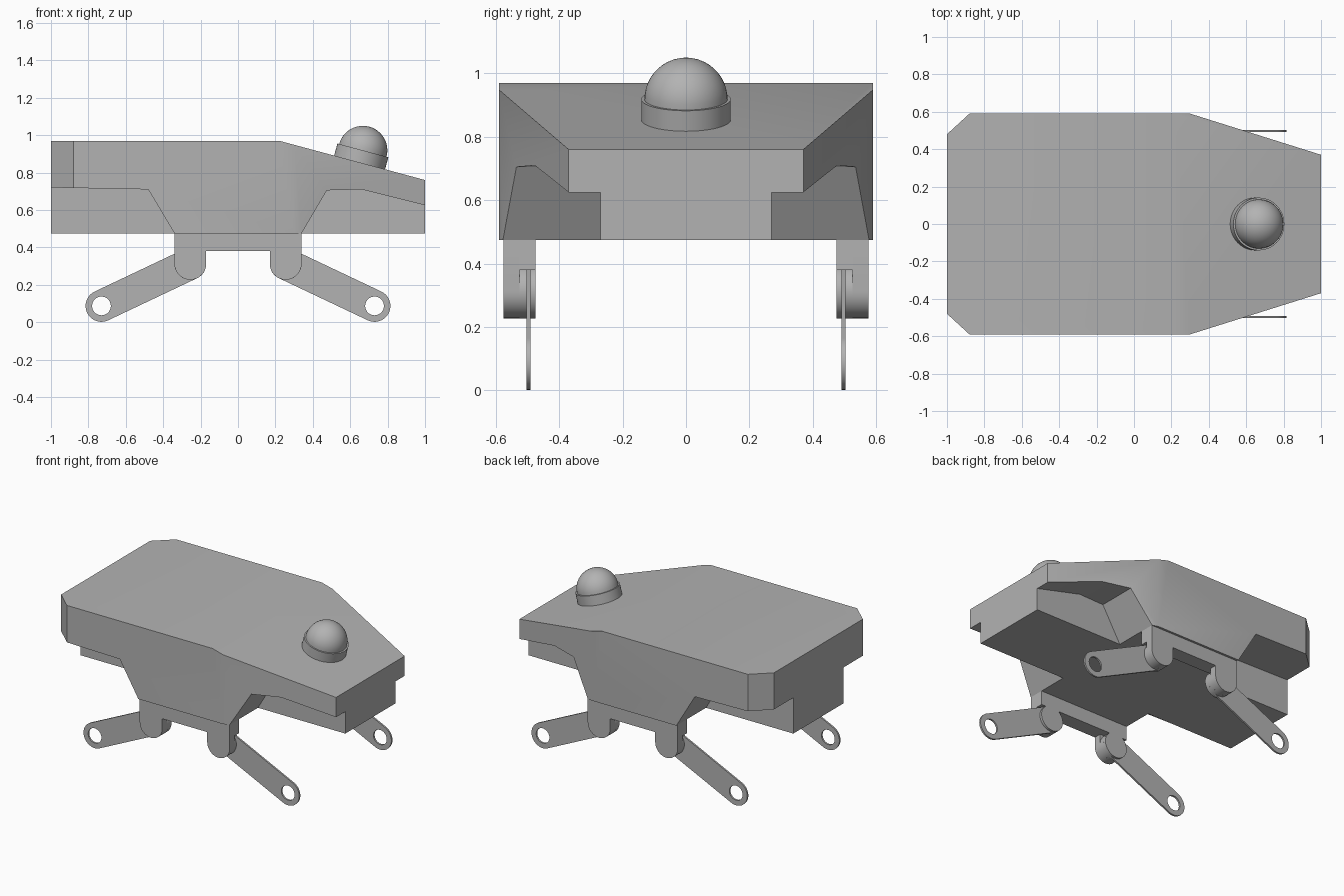
import bpy, bmesh, math
from mathutils import Matrix, Vector

if "Cube" in bpy.data.objects:
    bpy.data.objects.remove(bpy.data.objects["Cube"], do_unlink=True)

GREY = (0.45, 0.45, 0.45, 1)
grey = bpy.data.materials.new("plain grey")
grey.use_nodes = True
grey.diffuse_color = GREY
grey.node_tree.nodes["Principled BSDF"].inputs["Base Color"].default_value = GREY


def finish(name, bm, mirror=""):
    """Turn a bmesh into a smooth-by-angle object, optionally mirrored."""
    bmesh.ops.recalc_face_normals(bm, faces=bm.faces)
    mesh = bpy.data.meshes.new(name)
    bm.to_mesh(mesh)
    bm.free()
    mesh.materials.append(grey)
    obj = bpy.data.objects.new(name, mesh)
    bpy.context.collection.objects.link(obj)
    bpy.ops.object.select_all(action="DESELECT")
    obj.select_set(True)
    bpy.context.view_layer.objects.active = obj
    bpy.ops.object.shade_smooth_by_angle(angle=math.radians(30))
    if mirror:
        mod = obj.modifiers.new("mirror", "MIRROR")
        mod.use_axis = ["x" in mirror, "y" in mirror, False]
        mod.use_mirror_merge = False
    return obj


def prism(profile, y0, y1):
    """Extrude an x-z profile along y."""
    bm = bmesh.new()
    face = bm.faces.new([bm.verts.new((x, y0, z)) for x, z in profile])
    ext = bmesh.ops.extrude_face_region(bm, geom=[face])["geom"]
    moved = [v for v in ext if isinstance(v, bmesh.types.BMVert)]
    bmesh.ops.translate(bm, verts=moved, vec=(0, y1 - y0, 0))
    return bm


def arc(cx, cz, r, start, end, n):
    """Points along an arc, both ends included, angles in degrees."""
    angles = [math.radians(start + (end - start) * i / (n - 1)) for i in range(n)]
    return [(cx + r * math.cos(a), cz + r * math.sin(a)) for a in angles]


# Hull: side profile trimmed to the tapered plan outline
FLOOR = 0.475
hull = prism([(-1, 0.97), (0.22, 0.97), (1, 0.76), (1, 0.625), (0.66, 0.71),
              (0.475, 0.705), (0.34, FLOOR), (-0.34, FLOOR), (-0.48, 0.71),
              (-1, 0.72)], -0.59, 0.59)
for side in (-1, 1):
    for point, normal in (((0.3, 0.59), (0.22, 0.7)), ((-0.88, 0.59), (-0.11, 0.12))):
        cut = bmesh.ops.bisect_plane(
            hull, geom=hull.verts[:] + hull.edges[:] + hull.faces[:],
            plane_co=(point[0], side * point[1], 0),
            plane_no=(normal[0], side * normal[1], 0), clear_outer=True, dist=1e-5)
        bmesh.ops.holes_fill(hull, edges=[e for e in hull.edges if e.is_boundary])
finish("hull", hull)

# Core running the full length below the overhang
finish("core", prism([(-1, FLOOR), (1, FLOOR), (1, 0.72), (-1, 0.72)], -0.27, 0.27))

# Hip brackets: outer plate with two round lugs, inner rail and pivot discs
R, HIP_X, HIP_Z, RAIL = 0.085, 0.255, 0.312, 0.38
lug = arc(HIP_X, HIP_Z, R, 180, 360, 17)
half = [(HIP_X - R, RAIL)] + lug + [(HIP_X + R, FLOOR)]
plate = half + [(-x, z) for x, z in reversed(half)]
finish("bracket_plate", prism(plate, -0.575, -0.525), "y")
edge = HIP_X + R
finish("bracket_rail", prism([(-edge, RAIL), (edge, RAIL), (edge, FLOOR), (-edge, FLOOR)],
                             -0.525, -0.475), "y")
finish("pivot_disc", prism(arc(HIP_X, HIP_Z, R, 0, 360, 41)[:-1], -0.525, -0.475), "xy")

# Legs: thin round-ended links with a hole at the foot
FOOT_X, FOOT_Z, N = 0.73, 0.087, 24
tilt = math.degrees(math.atan2(FOOT_Z - HIP_Z, FOOT_X - HIP_X))
outer = arc(FOOT_X, FOOT_Z, R, tilt - 90, tilt + 90, N)
outer += arc(HIP_X, HIP_Z, R, tilt + 90, tilt + 270, N)
step = 180 / N
inner = arc(FOOT_X, FOOT_Z, 0.05, tilt - 90 + step / 2, tilt + 270 - step / 2, 2 * N)
leg = bmesh.new()
rings = [[leg.verts.new((x, -0.503, z)) for x, z in ring] for ring in (outer, inner)]
for i in range(2 * N):
    j = (i + 1) % (2 * N)
    leg.faces.new((rings[0][i], rings[0][j], rings[1][j], rings[1][i]))
ext = bmesh.ops.extrude_face_region(leg, geom=leg.faces[:])["geom"]
bmesh.ops.translate(leg, vec=(0, 0.012, 0),
                    verts=[v for v in ext if isinstance(v, bmesh.types.BMVert)])
finish("leg", leg, "xy")

# Sensor: collar and dome standing square to the sloping nose
slope = Matrix.Rotation(math.atan2(0.21, 0.78), 4, "Y")
seat = Matrix.Translation((0.65, 0, 0.853)) @ slope
HEIGHT = 0.068
collar = bmesh.new()
bmesh.ops.create_cone(collar, cap_ends=True, segments=48, radius1=0.141, radius2=0.141,
                      depth=HEIGHT + 0.02,
                      matrix=seat @ Matrix.Translation((0, 0, HEIGHT / 2 - 0.01)))
finish("sensor_collar", collar)

dome = bmesh.new()
bmesh.ops.create_uvsphere(dome, u_segments=48, v_segments=24, radius=0.131)
bmesh.ops.delete(dome, geom=[v for v in dome.verts if v.co.z < -0.001], context="VERTS")
bmesh.ops.transform(dome, verts=dome.verts, matrix=seat @ Matrix.Translation((0, 0, HEIGHT)))
finish("sensor_dome", dome)
